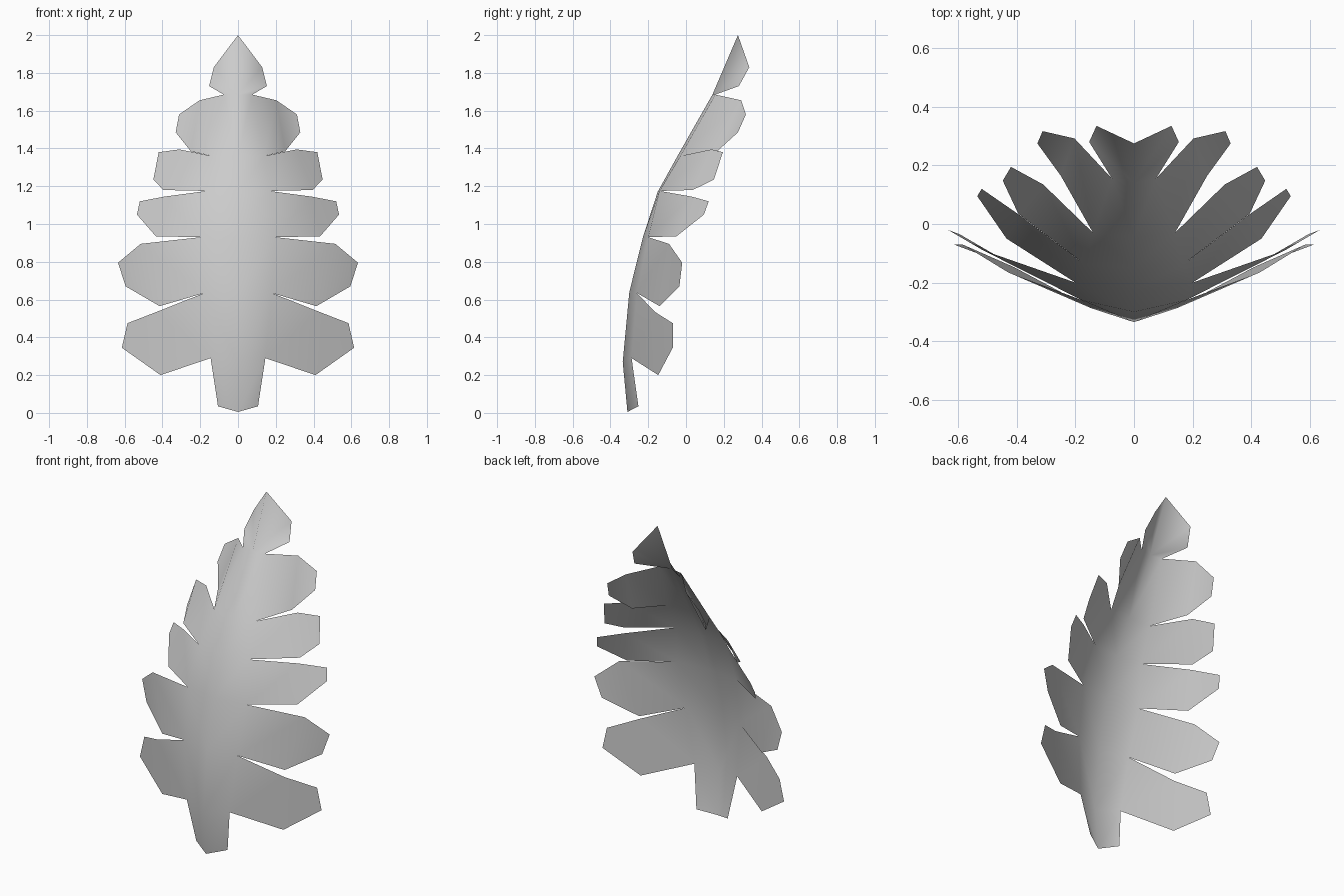
import bpy, bmesh

# Midrib, bottom to tip: (y, z)
RIB = [(-.31, .005), (-.335, .27), (-.30, .64), (-.228, .93),
       (-.15, 1.17), (-.045, 1.36), (.14, 1.685), (.275, 2.0)]

# Inner ends of the slits between lobes: (x, y, z)
NOTCH = [(.145, -.288, .29), (.178, -.26, .635), (.20, -.20, .93),
         (.165, -.14, 1.175), (.14, -.03, 1.36), (.075, .155, 1.685)]

# Outer corners of each lobe, lower edge round to upper edge
LOBES = [
    [(.41, -.147, .20), (.615, -.07, .345), (.585, -.07, .475), (.43, -.165, .535)],
    [(.415, -.14, .565), (.595, -.035, .67), (.635, -.02, .795), (.515, -.09, .895)],
    [(.435, -.05, .935), (.535, .095, 1.05), (.52, .12, 1.12), (.39, .03, 1.145)],
    [(.395, .035, 1.18), (.448, .148, 1.235), (.42, .195, 1.38), (.31, .135, 1.395)],
    [(.25, .165, 1.385), (.33, .275, 1.485), (.312, .317, 1.58), (.203, .292, 1.655)],
]
BASE = (.106, -.252, .035)
TIP = [(.153, .28, 1.73), (.128, .335, 1.83)]

bm = bmesh.new()
rib = [bm.verts.new((0, y, z)) for y, z in RIB]
notch = [bm.verts.new(p) for p in NOTCH]

# Stalk end
bm.faces.new((rib[0], bm.verts.new(BASE), notch[0], rib[1]))

# Blade strip beside the midrib, with one lobe on each segment
for i, pts in enumerate(LOBES):
    a, b, c, d = [bm.verts.new(p) for p in pts]
    bm.faces.new((rib[i + 1], notch[i], notch[i + 1], rib[i + 2]))
    bm.faces.new((notch[i], a, d, notch[i + 1]))
    bm.faces.new((a, b, c, d))

# Pointed tip
low, high = [bm.verts.new(p) for p in TIP]
bm.faces.new((rib[6], notch[5], low, high))
bm.faces.new((rib[6], high, rib[7]))

for f in bm.faces:
    f.smooth = True
mesh = bpy.data.meshes.new("leaf")
bm.to_mesh(mesh)
bm.free()
leaf = bpy.data.objects.new("leaf", mesh)
bpy.context.collection.objects.link(leaf)

# Mirror the half leaf across the midrib
mirror = leaf.modifiers.new("mirror", 'MIRROR')
mirror.use_axis[0] = True
mirror.use_clip = True
